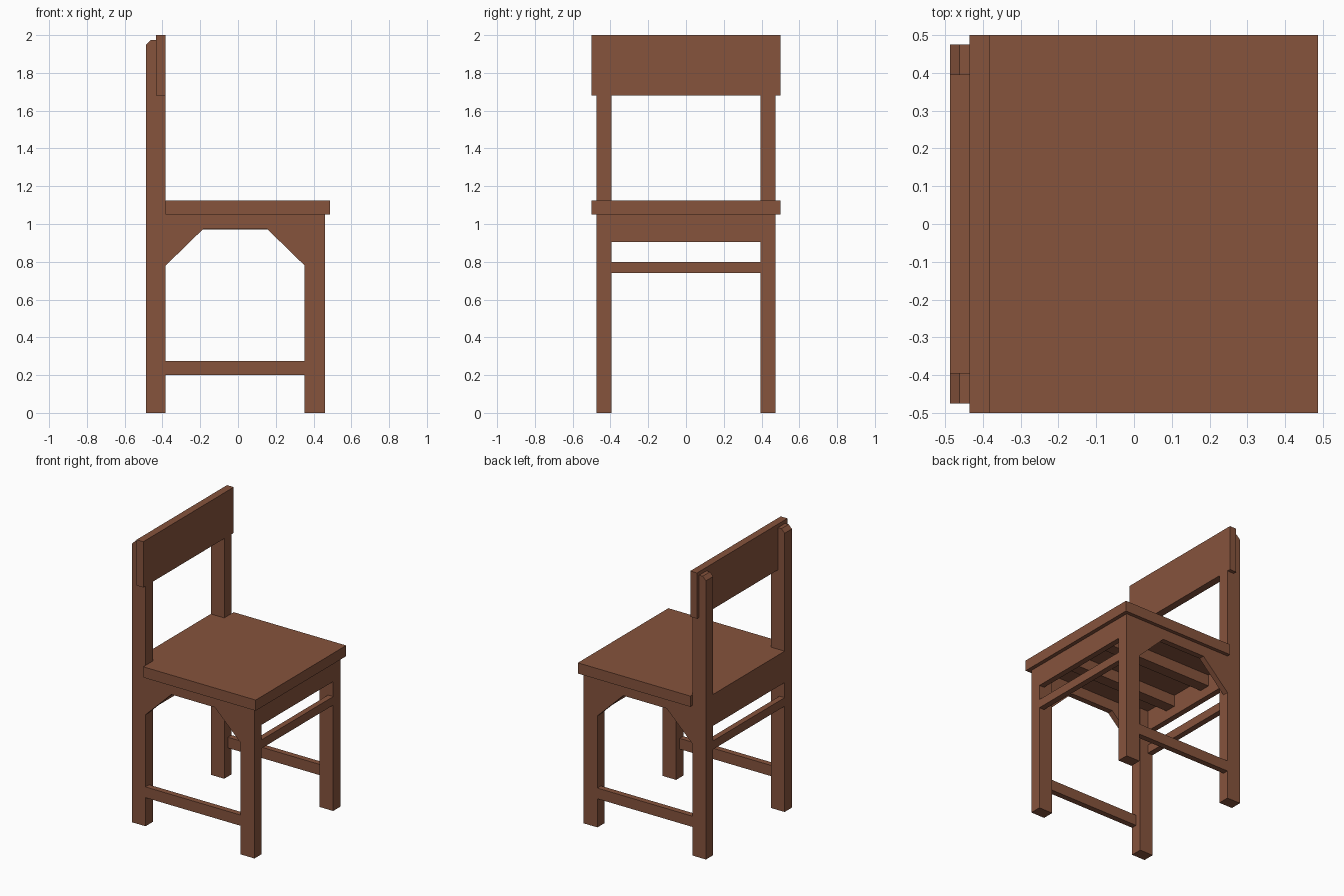
import bpy, bmesh

if "Cube" in bpy.data.objects:
    bpy.data.objects.remove(bpy.data.objects["Cube"])

wood = bpy.data.materials.new("brown_wood")
wood.diffuse_color = (0.24, 0.087, 0.046, 1)
wood.use_nodes = True
wood.node_tree.nodes["Principled BSDF"].inputs["Base Color"].default_value = wood.diffuse_color


def prism(name, profile, y0, y1):
    """Extrude an x-z profile from y0 to y1."""
    bm = bmesh.new()
    face = bm.faces.new([bm.verts.new((x, y0, z)) for x, z in profile])
    ext = bmesh.ops.extrude_face_region(bm, geom=[face])
    verts = [g for g in ext["geom"] if isinstance(g, bmesh.types.BMVert)]
    bmesh.ops.translate(bm, verts=verts, vec=(0, y1 - y0, 0))
    bmesh.ops.recalc_face_normals(bm, faces=bm.faces)
    mesh = bpy.data.meshes.new(name)
    bm.to_mesh(mesh)
    bm.free()
    mesh.materials.append(wood)
    obj = bpy.data.objects.new(name, mesh)
    bpy.context.collection.objects.link(obj)
    return obj


def box(name, x0, x1, y0, y1, z0, z1):
    return prism(name, [(x0, z0), (x1, z0), (x1, z1), (x0, z1)], y0, y1)


BACK, BACK_IN = -0.487, -0.383      # rear leg faces
FRONT_IN, FRONT = 0.353, 0.46       # front leg faces
OUT, INN = 0.475, 0.395             # leg faces across the width
T = 0.04                            # rail thickness

# Seat board, with a tongue between the rear legs
box("seat", BACK_IN, 0.487, -0.5, 0.5, 1.05, 1.125)
box("seat_tongue", BACK, BACK_IN, -INN, INN, 1.05, 1.125)

# Backrest board
box("backrest", -0.435, BACK_IN, -0.5, 0.5, 1.68, 2.0)

# Rear leg: chamfered top, notched for the backrest
rear_leg = [(BACK, 0), (BACK_IN, 0), (BACK_IN, 1.68), (-0.435, 1.68),
            (-0.435, 1.975), (-0.462, 1.975), (BACK, 1.95)]
# Side apron with angled corner brackets
apron = [(BACK_IN, 0.78), (-0.183, 0.975), (0.153, 0.975), (FRONT_IN, 0.78),
         (FRONT_IN, 1.05), (BACK_IN, 1.05)]

for side, s in (("left", -1), ("right", 1)):
    y0, y1 = sorted((s * INN, s * OUT))
    r0, r1 = sorted((s * (OUT - T), s * OUT))
    prism("rear_leg_" + side, rear_leg, y0, y1)
    box("front_leg_" + side, FRONT_IN, FRONT, y0, y1, 0, 1.05)
    prism("side_apron_" + side, apron, r0, r1)
    box("side_stretcher_" + side, BACK_IN, FRONT_IN, r0, r1, 0.2, 0.275)
    # Beam under the seat
    box("seat_beam_" + side, BACK + T, FRONT - T,
        s * 0.17 - 0.04, s * 0.17 + 0.04, 0.97, 1.05)

# Aprons and stretchers across the front and back
for end, x0 in (("front", FRONT - T), ("back", BACK)):
    box(end + "_apron", x0, x0 + T, -INN, INN, 0.905, 1.05)
    box(end + "_stretcher", x0, x0 + T, -INN, INN, 0.74, 0.8)
